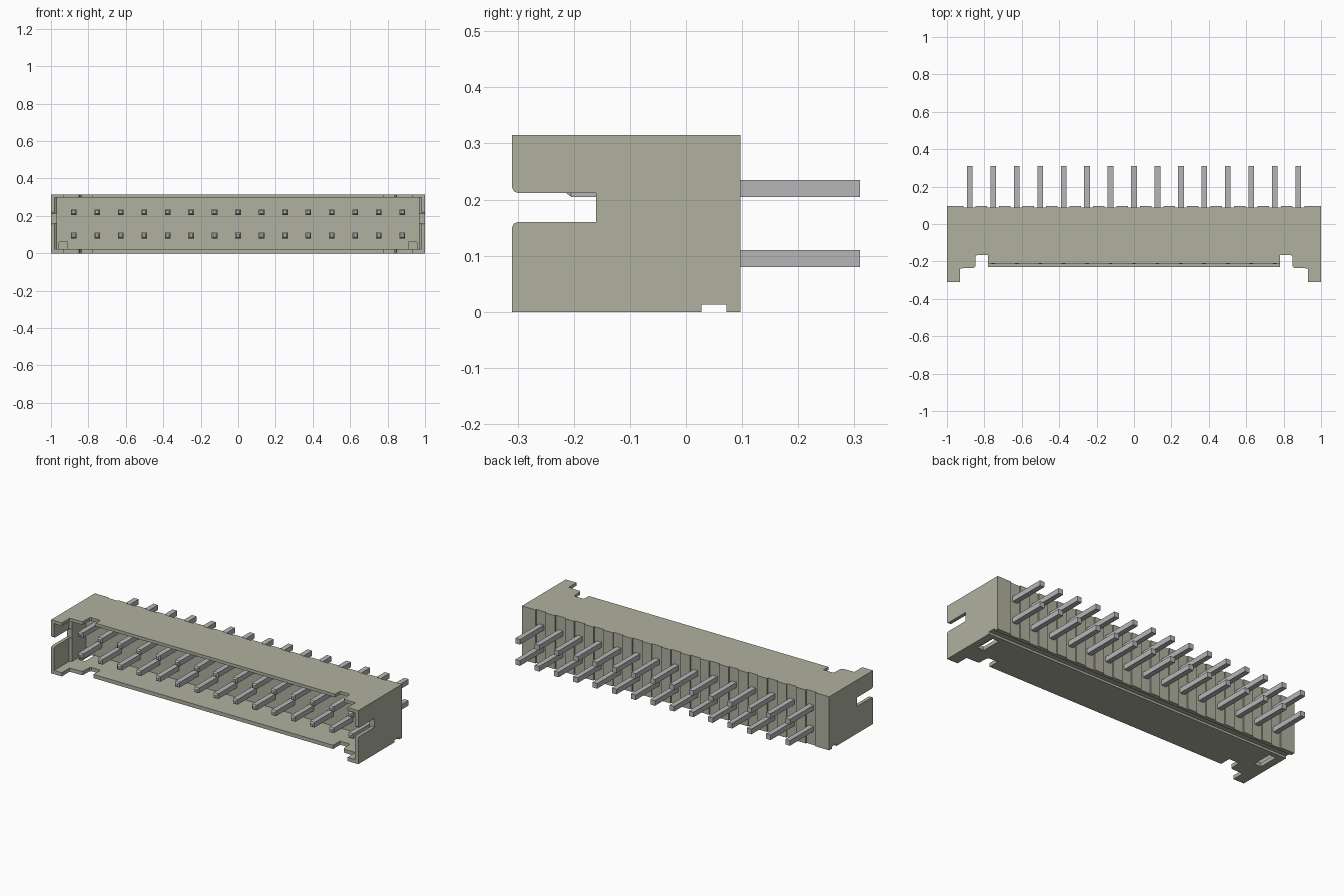
import bpy, bmesh
from mathutils import Vector

cube = bpy.data.objects.get("Cube")
if cube:
    bpy.data.objects.remove(cube, do_unlink=True)


def material(name, rgb):
    m = bpy.data.materials.new(name)
    m.use_nodes = True
    m.diffuse_color = (*rgb, 1)
    m.node_tree.nodes["Principled BSDF"].inputs["Base Color"].default_value = (*rgb, 1)
    return m


BEIGE = material("beige plastic", (0.434, 0.440, 0.352))
METAL = material("grey metal", (0.47, 0.47, 0.48))


def add(name, bm, mat):
    bmesh.ops.recalc_face_normals(bm, faces=bm.faces)
    me = bpy.data.meshes.new(name)
    bm.to_mesh(me)
    bm.free()
    me.materials.append(mat)
    ob = bpy.data.objects.new(name, me)
    bpy.context.collection.objects.link(ob)
    return ob


def prism(name, pts, axis, lo, hi, mat=BEIGE):
    """Extrude a profile: (y, z) points along x, or (x, y) points along z."""
    bm = bmesh.new()
    place = (lambda a, b: (lo, a, b)) if axis == "x" else (lambda a, b: (a, b, lo))
    face = bm.faces.new([bm.verts.new(place(a, b)) for a, b in pts])
    ext = bmesh.ops.extrude_face_region(bm, geom=[face])
    move = Vector((hi - lo, 0, 0)) if axis == "x" else Vector((0, 0, hi - lo))
    bmesh.ops.translate(bm, vec=move, verts=[v for v in ext["geom"] if isinstance(v, bmesh.types.BMVert)])
    return add(name, bm, mat)


def box(name, x0, x1, y0, y1, z0, z1):
    return prism(name, [(x0, y0), (x1, y0), (x1, y1), (x0, y1)], "z", z0, z1)


def cut(target, cutter):
    cutter.hide_render = True
    mod = target.modifiers.new("cut", "BOOLEAN")
    mod.operation = "DIFFERENCE"
    mod.solver = "EXACT"
    mod.object = cutter
    bpy.context.view_layer.objects.active = target
    bpy.ops.object.modifier_apply(modifier=mod.name)
    bpy.data.objects.remove(cutter, do_unlink=True)


PITCH, COLUMNS = 0.1255, 15
H, FRONT, BACK, FLOOR = 0.315, -0.31, 0.097, -0.03
columns = [(i - (COLUMNS - 1) / 2) * PITCH for i in range(COLUMNS)]

# Housing outline with a shallow groove behind every pin column
outline = [(-1, FRONT), (1, FRONT), (1, BACK)]
for x in reversed(columns):
    outline += [(x + 0.032, BACK), (x + 0.032, BACK - 0.008),
                (x - 0.032, BACK - 0.008), (x - 0.032, BACK)]
outline.append((-1, BACK))
housing = prism("housing", outline, "z", 0, H)

# Mating cavity, slightly wider at the mouth
cavity = [(0.967, FLOOR), (0.967, -0.16), (0.980, -0.17), (0.980, -0.4)]
cavity += [(-x, y) for x, y in reversed(cavity)]
cut(housing, prism("cavity_cutter", cavity, "z", 0.022, 0.297))


# Front edge of the top and bottom walls: end tabs, latch notches, long lip
def front_edge(lip):
    half = [(0.93, -0.4), (0.93, -0.237), (0.858, -0.235), (0.848, -0.228),
            (0.846, -0.172), (0.838, -0.165), (0.78, -0.165), (0.78, lip)]
    return half + [(-x, y) for x, y in reversed(half)]


cut(housing, prism("top_edge_cutter", front_edge(-0.21), "z", 0.16, 0.4))
cut(housing, prism("bottom_edge_cutter", front_edge(-0.23), "z", -0.1, 0.16))

# Rounded slot through both end walls
slot = [(-0.4, 0.15), (-0.31, 0.15), (-0.307, 0.157), (-0.30, 0.16), (-0.16, 0.16),
        (-0.16, 0.212), (-0.30, 0.212), (-0.307, 0.215), (-0.31, 0.222), (-0.4, 0.222)]
cut(housing, prism("slot_cutter", slot, "x", -1.1, 1.1))

# Groove along the underside and a window near each end
cut(housing, prism("groove_cutter", [(0.028, -0.1), (0.072, -0.1), (0.072, 0.013), (0.028, 0.013)],
                   "x", -1.1, 1.1))
for s in (-1, 1):
    cut(housing, box("window_cutter", s * 0.934 - 0.022, s * 0.934 + 0.022, -0.12, 0.0, -0.1, 0.06))


# Square pins with a bevelled front tip
def pin(name, x, z):
    bm = bmesh.new()
    rings = []
    for y, r in ((-0.214, 0.008), (-0.205, 0.015), (0.31, 0.015)):
        rings.append([bm.verts.new((x + a * r, y, z + b * r))
                      for a, b in ((-1, -1), (1, -1), (1, 1), (-1, 1))])
    for r0, r1 in zip(rings, rings[1:]):
        for i in range(4):
            j = (i + 1) % 4
            bm.faces.new((r0[i], r0[j], r1[j], r1[i]))
    bm.faces.new(rings[0])
    bm.faces.new(rings[-1])
    add(name, bm, METAL)


for row, z in (("lower", 0.095), ("upper", 0.22)):
    for i, x in enumerate(columns):
        pin(f"{row}_pin_{i + 1}", x, z)
